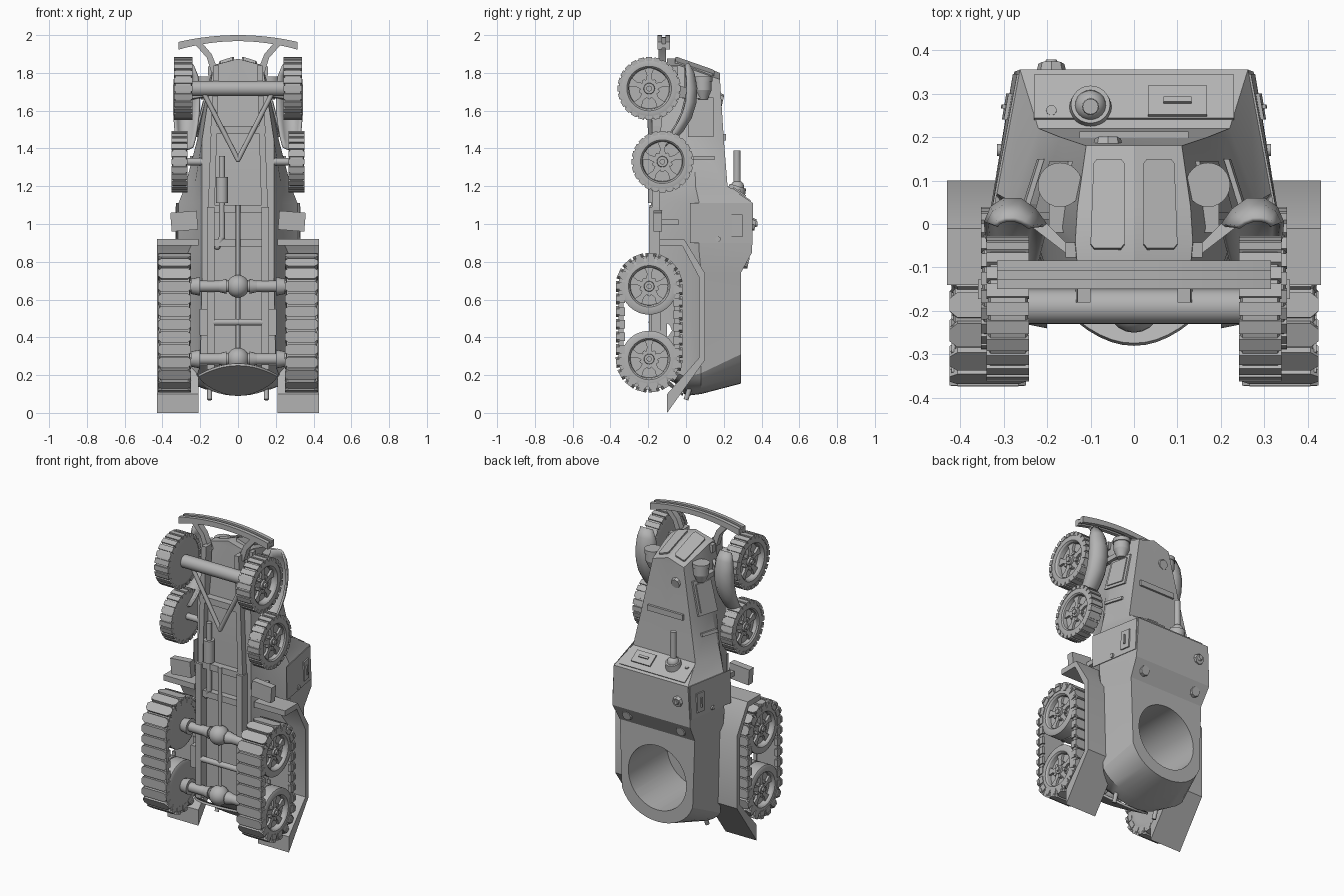
import bpy, bmesh, math
from mathutils import Vector as V, Matrix as M

cube = bpy.data.objects.get("Cube")
if cube:
    bpy.data.objects.remove(cube)

grey = bpy.data.materials.new("plain_grey")
grey.use_nodes = True
COL = (0.45, 0.45, 0.45, 1)
grey.diffuse_color = COL
grey.node_tree.nodes["Principled BSDF"].inputs["Base Color"].default_value = COL


# ---------- helpers ----------
def finish(name, bm, angle=32):
    bmesh.ops.recalc_face_normals(bm, faces=bm.faces)
    me = bpy.data.meshes.new(name)
    bm.to_mesh(me)
    bm.free()
    me.materials.append(grey)
    me.shade_smooth()
    me.set_sharp_from_angle(angle=math.radians(angle))
    ob = bpy.data.objects.new(name, me)
    bpy.context.collection.objects.link(ob)
    return ob


def cyl(bm, a, b, r, r2=None, n=16):
    a, b = V(a), V(b)
    mat = M.Translation((a + b) / 2) @ (b - a).to_track_quat('Z', 'Y').to_matrix().to_4x4()
    bmesh.ops.create_cone(bm, cap_ends=True, segments=n, radius1=r,
                          radius2=r if r2 is None else r2, depth=(b - a).length, matrix=mat)


def box(bm, c, size, rot=None):
    mat = M.Translation(c) @ (rot or M()) @ M.Diagonal((*size, 1))
    bmesh.ops.create_cube(bm, size=1, matrix=mat)


def ball(bm, c, r):
    bmesh.ops.create_uvsphere(bm, u_segments=20, v_segments=12, radius=r, matrix=M.Translation(c))


def prism(bm, pts, vec):
    a = [bm.verts.new(p) for p in pts]
    b = [bm.verts.new(V(p) + V(vec)) for p in pts]
    n = len(pts)
    bm.faces.new(a)
    bm.faces.new(b[::-1])
    for i in range(n):
        bm.faces.new((a[i], a[(i + 1) % n], b[(i + 1) % n], b[i]))


def pipe(bm, pts, r):
    for a, b in zip(pts, pts[1:]):
        cyl(bm, a, b, r)
        ball(bm, b, r)


# ---------- hull: half sections (top, shoulder, sill, belly) lofted along z ----------
sections = []
for i in range(9):
    t, q = math.sin(1.2 * i / 8) / math.sin(1.2), (i / 8) ** 2
    sections.append([(.25 * t, .29, .155 + .155 * q), (.30 * t, .08, .10 + .11 * q),
                     (.22 * t, 0, .09 + .1 * q), (.2 * t, -.14, .25)])
body = [(.74, .265, .29, .315, .08, .24), (.85, .275, .35, .32, .07, .25),
        (1.11, .262, .355, .315, .07, .24), (1.20, .22, .22, .28, .05, .23),
        (1.45, .17, .2, .215, .045, .2)]
for z, xt, yt, xm, ym, xl in body:
    sections.append([(xt, yt, z), (xm, ym, z), (xl, -.02, z), (min(xl, .2) - .01, -.14, z)])
nose = [(.11, .18, 1.765), (.13, .04, 1.815), (.135, -.04, 1.84), (.13, -.1, 1.84)]
sections += [nose, [(0, y, z + .035) for x, y, z in nose]]


def side_x(y, z):
    """Half width of the upper hull side at height y and station z."""
    rows = [(b[0], b[1:]) for b in body] + [(1.8, (.11, .18, .13, .04))]
    for (z0, a), (z1, b) in zip(rows, rows[1:]):
        if z <= z1:
            k = (z - z0) / (z1 - z0)
            xt, yt, xm, ym = [p + (q - p) * k for p, q in zip(a[:4], b[:4])]
            return xm + (xt - xm) * (y - ym) / (yt - ym)


bm = bmesh.new()
for s in (-1, 1):
    rings = []
    for sec in sections:
        full = [(0, *sec[0][1:])] + sec + [(0, *sec[-1][1:])]
        rings.append([bm.verts.new((s * x, y, z)) for x, y, z in full])
    for a, b in zip(rings, rings[1:]):
        for i in range(5):
            bm.faces.new((a[i], a[i + 1], b[i + 1], b[i]))
bmesh.ops.remove_doubles(bm, verts=bm.verts, dist=1e-4)
bmesh.ops.dissolve_degenerate(bm, edges=bm.edges, dist=1e-5)
hull = finish("hull", bm, 20)

# round turret opening cut into the rear deck
bm = bmesh.new()
cyl(bm, (0, -.1, .435), (0, .5, .435), .205, n=48)
cutter = finish("turret_opening_cutter", bm)
cutter.hide_render = True
mod = hull.modifiers.new("opening", 'BOOLEAN')
mod.object, mod.operation, mod.solver = cutter, 'DIFFERENCE', 'EXACT'
bpy.context.view_layer.update()
cut = bpy.data.meshes.new_from_object(hull.evaluated_get(bpy.context.evaluated_depsgraph_get()))
hull.modifiers.clear()
hull.data = cut
cut.set_sharp_from_angle(angle=math.radians(24))
bpy.data.objects.remove(cutter)

# curved skirt below the rear of the hull
bm = bmesh.new()
lens = []
for i in range(17):
    x = -.21 + .42 * i / 16
    q = (x / .21) ** 2
    lens.append((x, -.28 + .14 * q, .25 - .06 * q))
low = [(x, -.02 - .1 * (x / .21) ** 2, .09 + .09 * (x / .21) ** 2) for x, y, z in lens[1:-1]]
prism(bm, lens + low[::-1], (0, .006, .012))
finish("rear_skirt", bm)

# ---------- hull fittings ----------
bm = bmesh.new()
for s in (-1, 1):
    def panel(y0, y1, z0, z1, t):
        pts = [(s * side_x(y, z), y, z) for y, z in ((y0, z0), (y1, z0), (y1, z1), (y0, z1))]
        prism(bm, pts, (s * t, 0, 0))
    panel(.02, .345, .9, 1.11, .005)
    panel(.24, .3, .93, 1.05, .014)
    panel(.265, .275, .96, 1.02, .022)
    panel(.01, .145, 1.46, 1.67, .01)
    panel(.025, .13, 1.48, 1.65, .016)
    panel(.04, .15, 1.34, 1.36, .012)
    cyl(bm, (s * .27, .17, .92), (s * .315, .17, .92), .014)
finish("side_doors_and_vents", bm)

bm = bmesh.new()
for s in (-1, 1):
    strip = [(s * x, y, 1.79 + (.18 - y) * .35 - .32 * x) for x, y in
             ((.022, .135), (.03, .145), (.085, .145), (.093, .135),
              (.1, -.05), (.092, -.06), (.03, -.06), (.022, -.05))]
    prism(bm, strip, (0, .005, .02))
finish("radiator_shutters", bm)

tilt = M.Rotation(math.atan2(.09, -.135), 4, 'X')
bm = bmesh.new()
box(bm, (0, .29, 1.153), (.46, .12, .012), tilt)
box(bm, (.1, .28, 1.165), (.135, .08, .02), tilt)
box(bm, (.1, .283, 1.176), (.065, .014, .014), tilt)
finish("windscreen_armour", bm)

bm = bmesh.new()
cyl(bm, (-.1, .26, 1.15), (-.1, .275, 1.2), .052, .045, 24)
ball(bm, (-.1, .272, 1.195), .036)
cyl(bm, (-.1, .27, 1.2), (-.1, .27, 1.39), .02, .018)
cyl(bm, (-.19, .255, 1.16), (-.19, .262, 1.185), .012)
finish("gun_mount", bm)

bm = bmesh.new()
for x, y, z in ((-.19, .352, 1.0), (-.19, .315, .8), (.19, .315, .8), (-.06, .18, 1.66)):
    cyl(bm, (x, y - .01, z), (x, y + .016, z - .006), .036, .03, 8)
cyl(bm, (-.19, .36, 1.0), (-.19, .378, 1.0), .02, .012)
box(bm, (0, .203, 1.46), (.25, .02, .035))
for s in (-1, 1):
    cyl(bm, (s * .15, 0, .07), (s * .15, .02, .13), .013)
finish("roof_caps_and_ledge", bm)

# ---------- lamps, front mudguards, steps ----------
for s, side in ((-1, "right"), (1, "left")):
    bm = bmesh.new()
    cyl(bm, (s * .17, .09, 1.66), (s * .17, .09, 1.71), .025, .046, 24)
    cyl(bm, (s * .17, .09, 1.71), (s * .17, .09, 1.77), .046, n=24)
    cyl(bm, (s * .17, .09, 1.755), (s * .17, .09, 1.78), .051, n=24)
    box(bm, (s * .16, .03, 1.68), (.07, .1, .03))
    box(bm, (s * .14, -.06, 1.81), (.035, .035, .05))
    finish(side + "_headlamp", bm)

    # crescent mudguard, tapered to both ends
    bm = bmesh.new()
    path = [(.015, 1.855), (.045, 1.8), (.06, 1.72), (.055, 1.64), (.03, 1.56),
            (-.015, 1.49), (-.07, 1.43), (-.12, 1.39)]
    taper = (.35, .8, 1, 1, .95, .8, .6, .35)
    arch = ((.2, -.06), (.225, -.025), (.26, 0), (.3, 0), (.33, -.02), (.345, -.055))
    rows = []
    for i, (y, z) in enumerate(path):
        p, q = path[max(i - 1, 0)], path[min(i + 1, len(path) - 1)]
        n = V((p[1] - q[1], q[0] - p[0])).normalized()
        f = taper[i]
        rows.append([bm.verts.new((s * (.29 + (x - .29) * (.4 + .6 * f)),
                                   y + n.x * h * f, z + n.y * h * f)) for x, h in arch])
    for a, b in zip(rows, rows[1:]):
        for i in range(len(arch) - 1):
            bm.faces.new((a[i], a[i + 1], b[i + 1], b[i]))
    guard = finish(side + "_front_mudguard", bm, 50)
    guard.modifiers.new("thickness", 'SOLIDIFY').thickness = .012

    bm = bmesh.new()
    prism(bm, [(s * .12, -.08, 1.74), (s * .14, -.08, 1.74), (s * .27, .02, 1.72),
               (s * .22, .02, 1.72)], (0, 0, -.06))
    box(bm, (s * .285, -.15, 1.015), (.14, .045, .1), M.Rotation(s * .08, 4, 'Y'))
    box(bm, (s * .24, -.1, 1.01), (.025, .12, .03))
    cyl(bm, (s * .15, -.12, 1.33), (s * .28, -.12, 1.33), .02)
    finish(side + "_step_and_brackets", bm)

    # bent mudguard over the track
    bm = bmesh.new()
    outer = [(-.14, .92), (-.01, .92), (.1, .74), (.1, .28), (-.1, 0)]
    inner = [(-.1, .1), (.068, .29), (.068, .72), (-.02, .885), (-.14, .885)]
    prism(bm, [(s * .21, y, z) for y, z in outer + inner], (s * .22, 0, 0))
    finish(side + "_track_mudguard", bm)


# ---------- wheels ----------
def wheel(name, s, x, y, z, k=1, w=1, tread=True):
    bm = bmesh.new()
    prof = [(-.045, 0), (-.045, .11), (-.046, .15), (-.04, .161), (.04, .161), (.046, .15),
            (.045, .118), (.036, .11), (.008, .106), (.008, 0)]
    vs = [bm.verts.new((px, 0, pr)) for px, pr in prof]
    es = [bm.edges.new(e) for e in zip(vs, vs[1:])]
    bmesh.ops.spin(bm, geom=vs + es, axis=(1, 0, 0), cent=(0, 0, 0), angle=math.tau, steps=48)
    bmesh.ops.remove_doubles(bm, verts=bm.verts, dist=1e-4)
    for i in range(24 if tread else 0):
        r = M.Rotation(math.tau * i / 24, 4, 'X')
        box(bm, r @ V((0, 0, .156)), (.098, .031, .022), r)
    for i in range(5):
        r = M.Rotation(math.tau * i / 5, 4, 'X')
        arm = [r @ V((.006, a, b)) for a, b in ((-.022, .02), (.022, .02), (.012, .07),
                                               (.026, .108), (-.026, .108), (-.012, .07))]
        prism(bm, arm, (.018, 0, 0))
        half = M.Rotation(math.tau * (i + .5) / 5, 4, 'X')
        p = half @ V((0, 0, .045))
        cyl(bm, p, p + V((.03, 0, 0)), .012, n=8)
    cyl(bm, (0, 0, 0), (.036, 0, 0), .034, .028)
    cyl(bm, (.03, 0, 0), (.048, 0, 0), .015)
    bmesh.ops.transform(bm, verts=bm.verts,
                        matrix=M.Translation((s * x, y, z)) @ M.Diagonal((s * w, k, k, 1)))
    finish(name, bm)


def track_point(d, r, y=-.195, z0=.285, z1=.67):
    """Position and outward direction at fraction d of the track loop."""
    run, turn = z1 - z0, math.pi * .165
    d = d * 2 * (run + turn)
    back = d >= run + turn
    d -= (run + turn) * back
    a = 0 if d < run else (d - run) / .165
    zc = z0 + min(d, run)
    n = V((0, math.cos(a), math.sin(a)))
    p = V((0, y, zc)) + n * r
    if back:
        n, p = -n, V((0, 2 * y - p.y, z0 + z1 - p.z))
    return p, n


for s, side in ((-1, "right"), (1, "left")):
    wheel(side + "_front_wheel", s, .29, -.195, 1.717, 1.0)
    wheel(side + "_spare_wheel", s, .31, -.125, 1.33, .98, .85)
    for z, end in ((.67, "front"), (.285, "rear")):
        wheel(f"{side}_{end}_track_wheel", s, .375, -.195, z, .93, .9, False)
        wheel(f"{side}_{end}_inner_track_wheel", s, .295, -.195, z, .93, .9, False)

    # belt with chamfered pads
    bm = bmesh.new()
    N = 27
    loops = []
    for i in range(N * 3):
        ring = [track_point(i / (N * 3), r)[0] + V((s * x, 0, 0))
                for x, r in ((.256, .135), (.412, .135), (.412, .162), (.256, .162))]
        loops.append([bm.verts.new(p) for p in ring])
    for a, b in zip(loops, loops[1:] + loops[:1]):
        for j in range(4):
            bm.faces.new((a[j], a[(j + 1) % 4], b[(j + 1) % 4], b[j]))
    for i in range(N):
        p, n = track_point((i + .5) / N, .158)
        tan = V((0, -n.z, n.y)) * .029
        pad = [p + V((s * (.336 + cx), 0, 0)) + tan * ct for cx, ct in
               ((-.088, -.5), (-.07, -1), (.07, -1), (.088, -.5),
                (.088, .5), (.07, 1), (-.07, 1), (-.088, .5))]
        prism(bm, pad, n * .018)
        for x in (.262, .41):
            rot = M.Rotation(math.atan2(n.z, n.y), 4, 'X')
            box(bm, p + V((s * x, 0, 0)) - n * .01, (.02, .04, .045), rot)
    finish(side + "_track", bm)

# ---------- running gear ----------
bm = bmesh.new()
cyl(bm, (-.25, -.19, 1.717), (.25, -.19, 1.717), .04, n=24)
for z in (.67, .285):
    cyl(bm, (-.3, -.19, z), (.3, -.19, z), .03)
    ball(bm, (0, -.19, z), .06)
    for s in (-1, 1):
        cyl(bm, (s * .2, -.19, z), (s * .25, -.19, z), .05, .04)
        cyl(bm, (s * .06, -.19, z), (s * .1, -.19, z), .04, .03)
cyl(bm, (-.13, -.18, .48), (.13, -.18, .48), .018)
cyl(bm, (0, -.18, .28), (0, -.18, 1.1), .012)
finish("axles", bm)

bm = bmesh.new()
for s in (-1, 1):
    box(bm, (s * .145, -.16, .66), (.04, .07, .86))
    box(bm, (s * .185, -.16, .48), (.04, .05, .14))
    pipe(bm, [(s * .18, -.2, 1.69), (0, -.18, 1.34)], .013)
    prism(bm, [(s * x, -.18, z) for x, z in ((.125, 1.05), (.16, 1.05), (.13, 1.84), (.1, 1.84))],
          (0, .06, 0))
    # bumper arms
    prism(bm, [(s * x, -.145, z) for x, z in ((.1, 1.8), (.14, 1.8), (.165, 1.88), (.235, 1.96),
                                             (.2, 1.97), (.14, 1.9))], (0, .04, 0))
for z in (1.08, 1.5, .9):
    box(bm, (0, -.155, z), (.29, .05, .04))
finish("chassis_frame", bm)

bm = bmesh.new()
pipe(bm, [(-.085, -.17, 1.36), (-.085, -.17, 1.0), (-.085, -.17, .93), (-.11, -.16, .88)], .016)
cyl(bm, (-.085, -.17, 1.11), (-.085, -.17, 1.25), .032)
finish("exhaust", bm)

bm = bmesh.new()
for y, d in ((-.15, .024), (-.108, .024), (-.13, .03)):
    h = .01 if d == .03 else 0
    xs = [.315 * (i / 8 - 1) for i in range(17)]
    top = [(x, y, 2 - h - .036 * (x / .315) ** 2) for x in xs]
    bottom = [(x, y, 1.968 + h - .045 * (x / .315) ** 2) for x in xs]
    prism(bm, top + bottom[::-1], (0, d, 0))
finish("front_bumper", bm)
